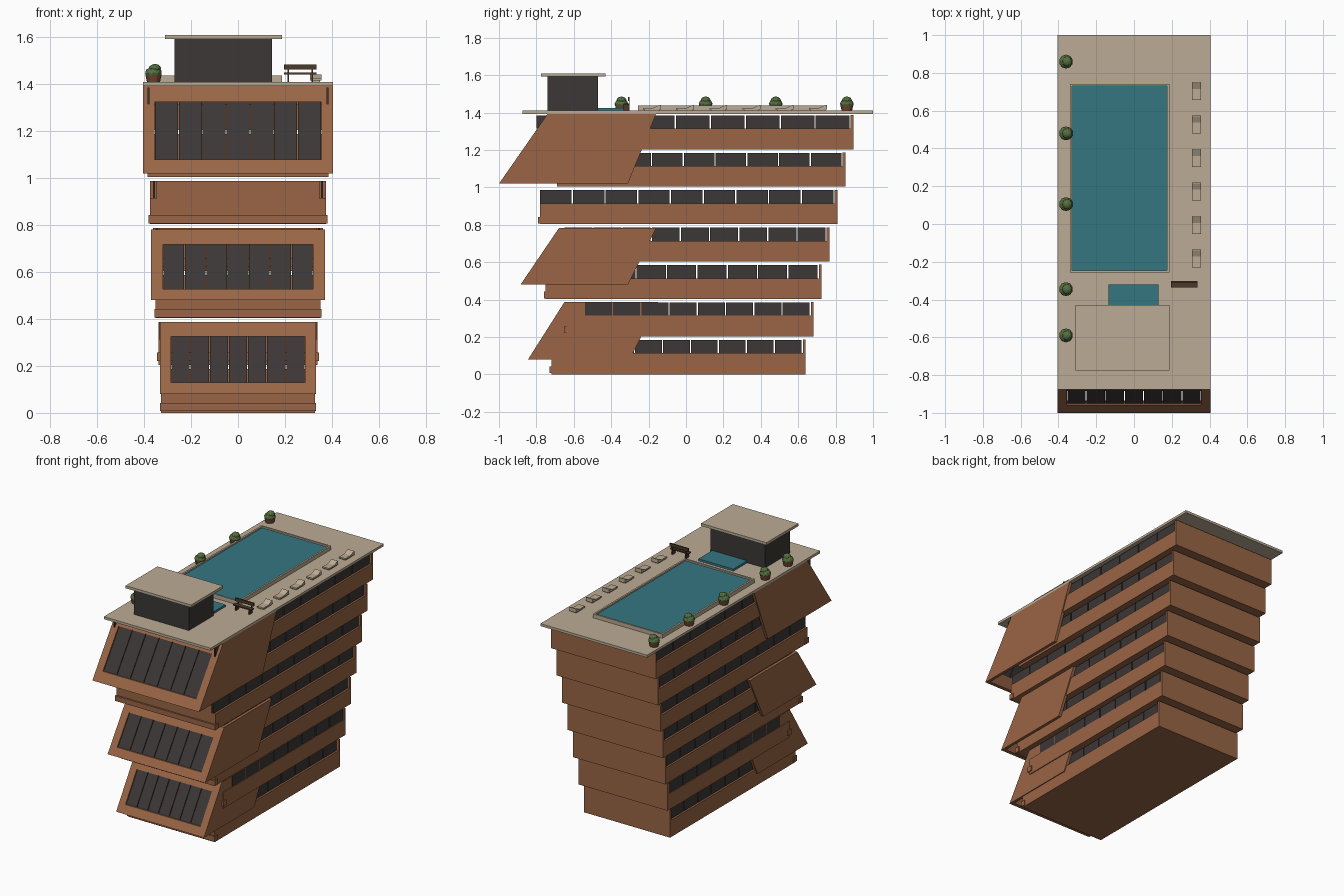
import bpy, bmesh, math
from mathutils import Matrix, Vector

old = bpy.data.objects.get("Cube")
if old:
    bpy.data.objects.remove(old)


def material(name, rgb):
    m = bpy.data.materials.new(name)
    m.use_nodes = True
    m.diffuse_color = (*rgb, 1)
    m.node_tree.nodes["Principled BSDF"].inputs["Base Color"].default_value = (*rgb, 1)
    return m


BROWN = material("copper brown", (0.32, 0.13, 0.06))
TAN = material("sandstone", (0.50, 0.41, 0.30))
GLASS = material("dark glass", (0.045, 0.038, 0.037))
WATER = material("pool water", (0.035, 0.18, 0.22))
LEAF = material("leaf green", (0.09, 0.16, 0.05))
POT = material("terracotta", (0.17, 0.06, 0.03))
WOOD = material("dark wood", (0.07, 0.04, 0.022))


def finish(name, bm, mat):
    bmesh.ops.recalc_face_normals(bm, faces=bm.faces)
    mesh = bpy.data.meshes.new(name)
    bm.to_mesh(mesh)
    bm.free()
    mesh.materials.append(mat)
    ob = bpy.data.objects.new(name, mesh)
    bpy.context.collection.objects.link(ob)
    return ob


def add_prism(bm, profile, x0, x1):
    """Extrude a (y, z) outline along x."""
    a = [bm.verts.new((x0, y, z)) for y, z in profile]
    b = [bm.verts.new((x1, y, z)) for y, z in profile]
    bm.faces.new(a)
    bm.faces.new(b[::-1])
    n = len(profile)
    for i in range(n):
        j = (i + 1) % n
        bm.faces.new((a[i], b[i], b[j], a[j]))


def prisms(name, mat, parts):
    bm = bmesh.new()
    for profile, x0, x1 in parts:
        add_prism(bm, profile, x0, x1)
    return finish(name, bm, mat)


def box(x0, x1, y0, y1, z0, z1):
    return [(y0, z0), (y1, z0), (y1, z1), (y0, z1)], x0, x1


# Storeys: solid parapet band, back wall, front wall, ledge and side glazing
FRONTS = [-0.72, -0.64, -0.75, -0.65, -0.78, -0.69, -0.80]
for k, front in enumerate(FRONTS):
    hw = 0.327 + 0.0118 * k
    back = 0.64 + 0.0425 * k
    z = 0.2 * k
    top = z + 0.187
    sill = z + 0.114
    last = k == 6
    wall_front = -0.76 if last else front
    parts = [box(-hw, hw, wall_front, back, z + 0.004 * (k > 0), sill),
             box(-hw, hw, back - 0.015, back, sill, top)]
    if not last:
        parts.append(box(0.028 - hw, hw - 0.028, front, front + 0.03, sill, top))
        low = z + 0.007 + 0.015 * (k % 2)
        parts.append(box(-hw - 0.006, hw + 0.006, front - 0.01, front + 0.025, low, low + 0.036))
    prisms(f"storey_{k + 1}", BROWN, parts)

    start = -0.54 if k == 1 else front
    outer = hw - (0.004 if k == 1 else 0.013)
    count = 8 if k == 1 else 9
    step = (back - 0.015 - start) / count
    panes = []
    for i in range(count):
        y = start + i * step
        for x0, x1 in ((outer - 0.008, outer), (-outer, 0.008 - outer)):
            panes.append(box(x0, x1, y, y + step - 0.007, sill, top - 0.002))
    prisms(f"side_windows_{k + 1}", GLASS, panes)


# Slanted bays that lean out over the front, open underneath
def bay(label, hw, low, high, rear, win_hw, win_z):
    (y0, z0), (y1, z1) = low, high

    def face(z):
        return y0 + (y1 - y0) * (z - z0) / (z1 - z0)

    def slab(a, b, depth, inset=0.0):
        return [(face(a) + inset, a), (face(b) + inset, b),
                (face(b) + inset + depth, b), (face(a) + inset + depth, a)]

    side = [low, high, (rear[1], z1), (rear[0], z0)]
    w0, w1 = win_z
    prisms(f"{label}_bay_shell", BROWN, [
        (side, hw - 0.02, hw), (side, -hw, 0.02 - hw),
        (slab(z0, w0, 0.025), 0.02 - hw, hw - 0.02),
        (slab(w1, z1, 0.025), 0.02 - hw, hw - 0.02),
        (slab(w0, w1, 0.025), win_hw, hw - 0.02),
        (slab(w0, w1, 0.025), 0.02 - hw, -win_hw)])
    step = 2 * win_hw / 7
    prisms(f"{label}_bay_window", GLASS, [
        (slab(w0, w1, 0.01, 0.008), -win_hw + i * step + 0.002, -win_hw + (i + 1) * step - 0.002)
        for i in range(7)])


bay("lower", 0.333, (-0.845, 0.08), (-0.65, 0.387), (-0.30, -0.15), 0.285, (0.13, 0.325))
bay("middle", 0.37, (-0.885, 0.48), (-0.68, 0.782), (-0.31, -0.16), 0.32, (0.528, 0.717))
bay("upper", 0.405, (-1.0, 1.02), (-0.74, 1.393), (-0.31, -0.16), 0.355, (1.08, 1.325))

# Roof deck
DECK = 1.41
prisms("roof_deck", TAN, [box(-0.405, 0.405, -0.875, 1.0, 1.393, DECK)])

# Pool with raised rim, and the small pool
px0, px1, py0, py1, rim = -0.34, 0.187, -0.257, 0.742, 0.012
prisms("pool_rim", TAN, [
    box(px0, px0 + rim, py0, py1, DECK, 1.437),
    box(px1 - rim, px1, py0, py1, DECK, 1.437),
    box(px0 + rim, px1 - rim, py0, py0 + rim, DECK, 1.437),
    box(px0 + rim, px1 - rim, py1 - rim, py1, DECK, 1.437)])
prisms("pool_water", WATER, [box(px0 + rim, px1 - rim, py0 + rim, py1 - rim, DECK, 1.427)])
prisms("small_pool", WATER, [box(-0.135, 0.13, -0.47, -0.32, DECK, 1.424)])

# Rooftop pavilion
prisms("pavilion_walls", GLASS, [box(-0.27, 0.145, -0.74, -0.47, DECK, 1.592)])
prisms("pavilion_roof", TAN, [box(-0.31, 0.187, -0.775, -0.43, 1.592, 1.61)])

# Sun loungers with raised headrests
for i in range(6):
    y = 0.705 - 0.1775 * i
    prisms(f"sun_lounger_{i + 1}", TAN, [
        box(0.307, 0.355, y - 0.048, y + 0.048, 1.416, 1.426),
        box(0.312, 0.350, y - 0.04, y + 0.04, DECK, 1.416),
        ([(y + 0.01, 1.426), (y + 0.048, 1.426), (y + 0.048, 1.442), (y + 0.042, 1.442)], 0.307, 0.355)])

# Bench
prisms("bench", WOOD, [
    box(0.195, 0.335, -0.335, -0.305, 1.441, 1.449),
    box(0.195, 0.335, -0.309, -0.301, 1.462, 1.484),
    *[box(x, x + 0.008, -0.333, -0.301, DECK, 1.441) for x in (0.21, 0.312)],
    *[box(x, x + 0.008, -0.305, -0.301, 1.441, 1.47) for x in (0.21, 0.312)]])

# Potted shrubs along one edge
for i, y in enumerate((0.86, 0.48, 0.105, -0.345, -0.59)):
    bm = bmesh.new()
    bmesh.ops.create_cone(bm, cap_ends=True, segments=12, radius1=0.028, radius2=0.035,
                          depth=0.032, matrix=Matrix.Translation((-0.36, y, DECK + 0.016)))
    finish(f"plant_pot_{i + 1}", bm, POT)
    bm = bmesh.new()
    for dx, dz, r in ((0, 0.037, 0.037), (0.006, 0.056, 0.027)):
        mat = Matrix.Translation((-0.36 + dx, y, DECK + dz)) @ Matrix.Diagonal((1, 1, 0.75, 1))
        bmesh.ops.create_icosphere(bm, subdivisions=2, radius=r, matrix=mat)
    finish(f"shrub_{i + 1}", bm, LEAF)
